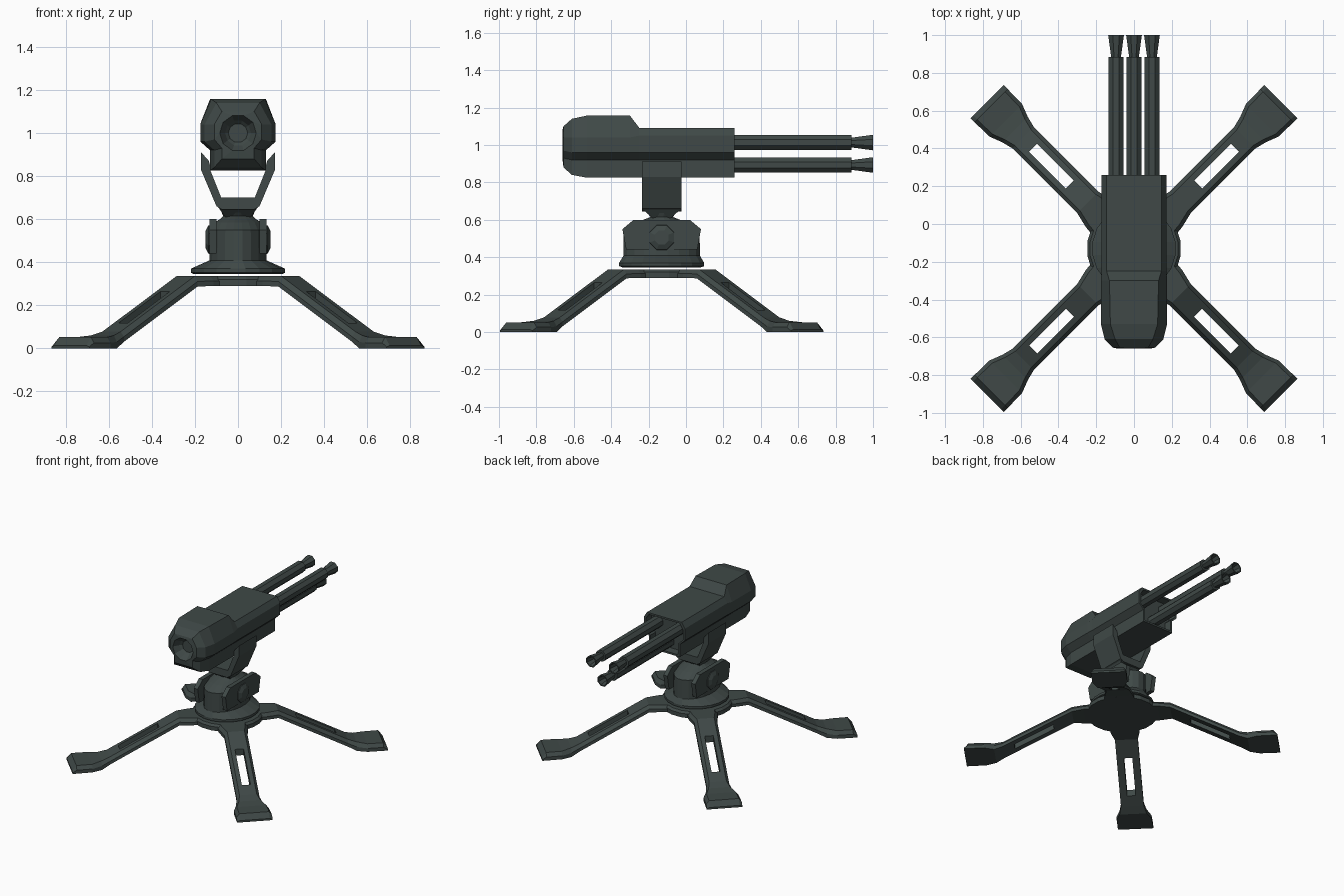
import bpy, bmesh, math
from mathutils import Matrix, Vector

cube = bpy.data.objects.get("Cube")
if cube:
    bpy.data.objects.remove(cube, do_unlink=True)

COLOUR = (0.050, 0.066, 0.063, 1.0)
paint = bpy.data.materials.new("dark_grey_green")
paint.use_nodes = True
paint.diffuse_color = COLOUR
paint.node_tree.nodes["Principled BSDF"].inputs["Base Color"].default_value = COLOUR

CY = -0.13          # y of the turning axis
TAU = math.tau


def loft(name, rings, origin=(0, 0, 0)):
    """Skin a list of equal-length point rings and cap both ends."""
    bm = bmesh.new()
    loops = [[bm.verts.new(p) for p in ring] for ring in rings]
    n = len(loops[0])
    for a, b in zip(loops, loops[1:]):
        for i in range(n):
            j = (i + 1) % n
            bm.faces.new((a[i], a[j], b[j], b[i]))
    bm.faces.new(loops[0])
    bm.faces.new(loops[-1])
    bmesh.ops.recalc_face_normals(bm, faces=bm.faces)
    mesh = bpy.data.meshes.new(name)
    bm.to_mesh(mesh)
    bm.free()
    mesh.materials.append(paint)
    obj = bpy.data.objects.new(name, mesh)
    obj.location = origin
    bpy.context.collection.objects.link(obj)
    return obj


def ellipse(rx, ry, z, n=20):
    return [(rx * math.cos(TAU * (i + .5) / n), ry * math.sin(TAU * (i + .5) / n), z)
            for i in range(n)]


def circle_y(r, y, n=8, z=0.0, start=22.5):
    return [(r * math.cos(math.radians(start) + TAU * i / n), y,
             z + r * math.sin(math.radians(start) + TAU * i / n)) for i in range(n)]


def circle_x(r, x, z, n=8):
    return [(x, r * math.cos(TAU * (i + .5) / n), z + r * math.sin(TAU * (i + .5) / n))
            for i in range(n)]


# Leg hub and turning base with its neck
loft("leg_hub", [ellipse(.25, .25, .29), ellipse(.25, .25, .32), ellipse(.235, .235, .335)],
     (0, CY, 0))
loft("turning_base", [
    ellipse(.21, .21, .345), ellipse(.222, .23, .352), ellipse(.222, .23, .37),
    ellipse(.135, .207, .408), ellipse(.13, .205, .55), ellipse(.11, .14, .585),
    ellipse(.085, .10, .60), ellipse(.07, .06, .615), ellipse(.085, .09, .65),
    ellipse(.085, .09, .67)], (0, CY, 0))


# Legs: one arm with a slot, copied around the hub
def leg_ring(r, bottom, top, half):
    mid = bottom + (top - bottom) * .5
    return [(r, -half, bottom), (r, half, bottom), (r, half, mid),
            (r, half - .02, top), (r, .02 - half, top), (r, -half, mid)]


leg = loft("leg_1", [
    leg_ring(.15, .29, .335, .11), leg_ring(.26, .29, .335, .10),
    leg_ring(.345, .287, .335, .08), leg_ring(.83, .03, .078, .08),
    leg_ring(.89, .0, .06, .095), leg_ring(.96, .0, .052, .122),
    leg_ring(1.07, .0, .052, .124), leg_ring(1.10, .0, .014, .124)], (0, CY, 0))
leg.rotation_euler.z = math.radians(45)

cutter = loft("slot_cutter", [
    [(r, y, z) for y, z in ((-.03, 0), (.03, 0), (.03, .5), (-.03, .5))]
    for r in (.48, .755)], (0, CY, 0))
cutter.rotation_euler.z = leg.rotation_euler.z
cutter.hide_render = True
cut = leg.modifiers.new("slot", 'BOOLEAN')
cut.operation = 'DIFFERENCE'
cut.solver = 'EXACT'
cut.object = cutter
bpy.context.view_layer.objects.active = leg
bpy.ops.object.modifier_apply(modifier=cut.name)
bpy.data.objects.remove(cutter, do_unlink=True)

for k in range(1, 4):
    other = bpy.data.objects.new(f"leg_{k + 1}", leg.data)
    other.location = leg.location
    other.rotation_euler.z = math.radians(45 + 90 * k)
    bpy.context.collection.objects.link(other)

# Side plates with pivot bosses
plate = [(-.19, .44), (-.21, .55), (-.15, .60), (.15, .60), (.21, .55), (.19, .44)]
for side, s in (("left", 1), ("right", -1)):
    loft(f"{side}_side_plate",
         [[(s * x, y, z) for y, z in plate] for x in (.10, .133)], (0, CY, 0))
    loft(f"{side}_pivot_boss",
         [circle_x(.075, s * .12, .505), circle_x(.07, s * .138, .505),
          circle_x(.04, s * .152, .505)], (0, CY, 0))

# Yoke: a forked profile pushed through y
half = [(.13, .85), (.13, .83), (.078, .70)]
outer = [(.075, .645), (.10, .66), (.172, .83), (.172, .912), (.135, .87)]
right = outer + half
profile = right + [(-x, z) for x, z in reversed(right)]
loft("yoke", [[(x, y, z) for x, z in profile] for y in (-.105, .105)], (0, CY, 0))
loft("yoke_foot", [
    [(-.06, -.05, .61), (.06, -.05, .61), (.06, .05, .61), (-.06, .05, .61)],
    [(-.095, -.105, .66), (.095, -.105, .66), (.095, .105, .66), (-.095, .105, .66)]],
    (0, CY, 0))


# Gun housing: bulky head at the front, slimmer shroud behind
def section(y, bw, zb, step, w, zs, tw, zt):
    pts = [(bw, zb), (bw, step), (w, step + .04), (w, zs), (tw, zt)]
    return [(x, y, z) for x, z in pts] + [(-x, y, z) for x, z in reversed(pts)]


def shrink(ring, y, f, z0=.96):
    return [(x * f, y, z0 + (z - z0) * f) for x, _, z in ring]


shroud = section(.26, .13, .825, .92, .172, 1.05, .145, 1.092)
loft("gun_housing", [
    circle_y(.045, -.60, 10, 1.0, -72),
    circle_y(.06, -.615, 10, 1.0, -72),
    circle_y(.085, -.66, 10, 1.0, -72),
    section(-.655, .075, .88, .93, .11, 1.04, .075, 1.10),
    section(-.61, .11, .84, .92, .155, 1.04, .10, 1.14),
    section(-.53, .13, .825, .92, .175, 1.04, .125, 1.157),
    section(-.30, .13, .825, .92, .175, 1.04, .13, 1.157),
    section(-.25, .13, .825, .92, .172, 1.05, .145, 1.092),
    shroud, shrink(shroud, .26, .9), shrink(shroud, .20, .88)])

# Three barrels with flared, hollow muzzles
for name, x, z in (("left", .095, 1.013), ("right", -.095, 1.013), ("lower", 0, .893)):
    loft(f"{name}_barrel", [
        circle_y(.044, .15), circle_y(.044, .885), circle_y(.028, .885),
        circle_y(.045, 1.0), circle_y(.036, 1.0), circle_y(.024, .93)], (x, 0, z))
